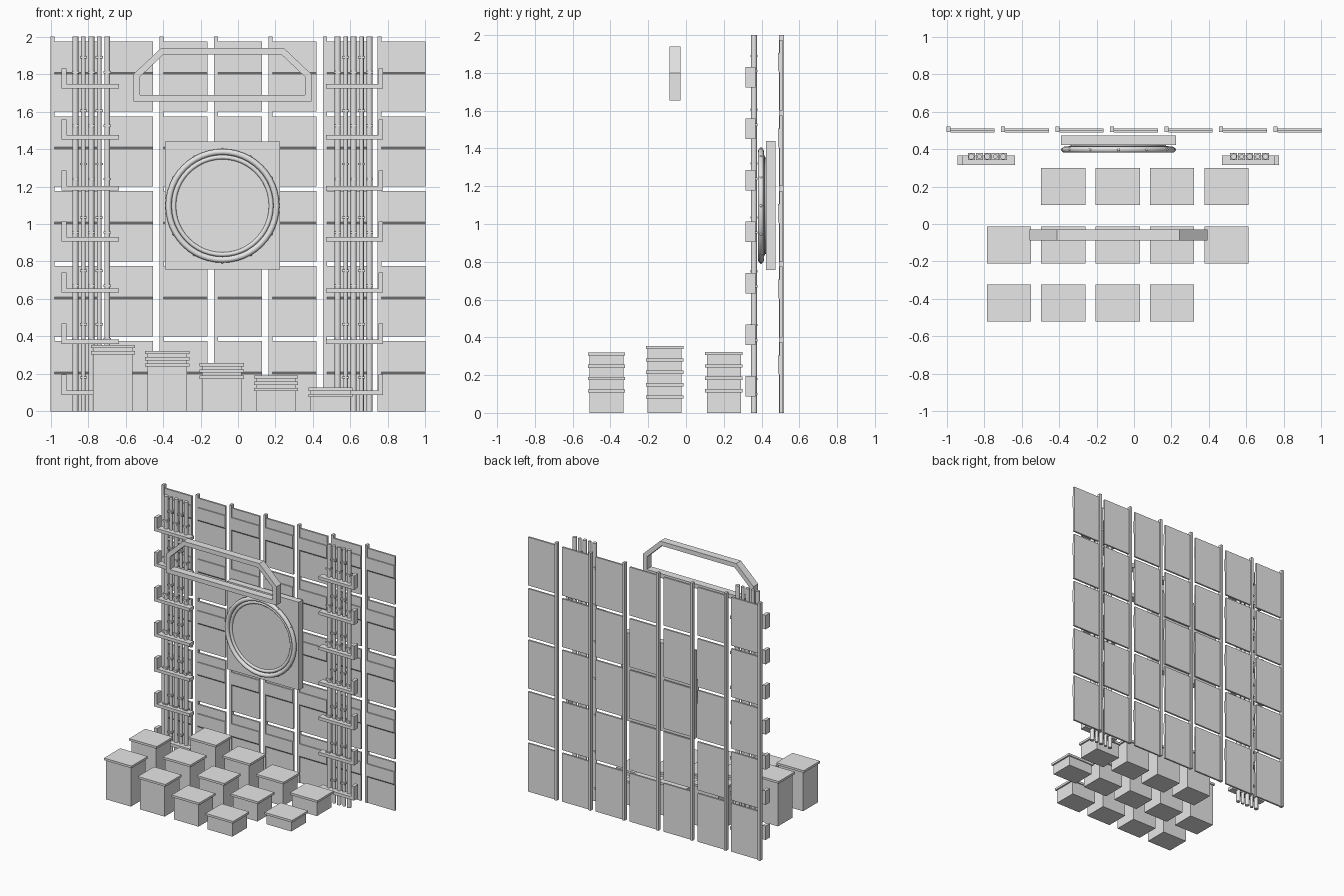
import bpy, bmesh, math
from mathutils import Matrix, Vector

if "Cube" in bpy.data.objects:
    bpy.data.objects.remove(bpy.data.objects["Cube"])

CX = -0.083  # symmetry axis of the stage set

grey = bpy.data.materials.new("light_grey")
grey.diffuse_color = (0.8, 0.8, 0.8, 1)
grey.use_nodes = True
grey.node_tree.nodes["Principled BSDF"].inputs["Base Color"].default_value = grey.diffuse_color


def finish(bm, name, smooth=False):
    bmesh.ops.recalc_face_normals(bm, faces=bm.faces)
    me = bpy.data.meshes.new(name)
    bm.to_mesh(me)
    bm.free()
    me.materials.append(grey)
    ob = bpy.data.objects.new(name, me)
    bpy.context.collection.objects.link(ob)
    if smooth:
        bpy.ops.object.select_all(action='DESELECT')
        ob.select_set(True)
        bpy.context.view_layer.objects.active = ob
        bpy.ops.object.shade_smooth_by_angle(angle=math.radians(40))
    return ob


def box(bm, x0, x1, y0, y1, z0, z1):
    m = Matrix.Translation(((x0 + x1) / 2, (y0 + y1) / 2, (z0 + z1) / 2))
    bmesh.ops.create_cube(bm, size=1, matrix=m @ Matrix.Diagonal((x1 - x0, y1 - y0, z1 - z0, 1)))


def prism_x(bm, profile, x0, x1):
    """Extrude a (y, z) outline along x."""
    f = bm.faces.new([bm.verts.new((x0, y, z)) for y, z in profile])
    r = bmesh.ops.extrude_face_region(bm, geom=[f])
    bmesh.ops.translate(bm, vec=(x1 - x0, 0, 0),
                        verts=[v for v in r["geom"] if isinstance(v, bmesh.types.BMVert)])


def cylinder(bm, matrix, r, depth, seg):
    bmesh.ops.create_cone(bm, cap_ends=True, segments=seg, radius1=r, radius2=r,
                          depth=depth, matrix=matrix)


def torus(bm, cx, cy, cz, major, minor, seg=48, sides=12):
    """Ring standing upright, facing -y."""
    rings = []
    for i in range(seg):
        a = 2 * math.pi * i / seg
        ring = []
        for j in range(sides):
            b = 2 * math.pi * j / sides
            r = major + minor * math.cos(b)
            ring.append(bm.verts.new((cx + r * math.cos(a), cy + minor * math.sin(b),
                                      cz + r * math.sin(a))))
        rings.append(ring)
    for i in range(seg):
        p, q = rings[i], rings[(i + 1) % seg]
        for j in range(sides):
            k = (j + 1) % sides
            bm.faces.new((p[j], q[j], q[k], p[k]))


# Back wall: seven columns of five panels, each with a shallow wedge ledge
panels, posts = bmesh.new(), bmesh.new()
for c in range(7):
    x = -1 + c * 0.2908
    box(posts, x, x + 0.02, 0.492, 0.52, 0, 2)
    for r in range(5):
        z = r * 0.4
        t = z + 0.375
        prism_x(panels, [(0.51, z), (0.51, t), (0.496, t), (0.496, t - 0.07), (0.488, t - 0.07),
                         (0.488, t - 0.165), (0.496, t - 0.175), (0.496, z)], x + 0.02, x + 0.255)
finish(panels, "wall_panels")
finish(posts, "wall_posts")

# Pipe bundles with collars and L-shaped brackets on both sides
for side, label in ((-1, "left"), (1, "right")):
    pipes, collars, brackets = bmesh.new(), bmesh.new(), bmesh.new()
    for i in range(5):
        x = CX + side * (0.785 - i * 0.0425)
        rad = 0.016 if i % 2 == 0 else 0.012
        cylinder(pipes, Matrix.Translation((x, 0.36, 1)), rad, 2, 12)
        for k in range(7):
            z = 0.1 + 0.285 * k + 0.08 * (i % 2)
            box(collars, x - 0.019, x + 0.019, 0.341, 0.379, z - 0.006, z + 0.006)
    for k in range(7):
        z = 0.088 + k * 0.2725
        xs = sorted((CX + side * 0.553, CX + side * 0.858))
        xv = sorted((CX + side * 0.833, CX + side * 0.858))
        box(brackets, *xs, 0.316, 0.367, z, z + 0.024)
        box(brackets, *xv, 0.316, 0.367, z + 0.024, z + 0.108)
    finish(pipes, label + "_pipes", True)
    finish(collars, label + "_pipe_collars")
    finish(brackets, label + "_brackets")

# Square backing board with round disc, two rings and rim studs
CZ = 1.097
bm = bmesh.new()
box(bm, -0.39, 0.225, 0.423, 0.473, 0.757, 1.44)
finish(bm, "ring_backing_board")
bm = bmesh.new()
turn = Matrix.Rotation(math.radians(90), 4, 'X')
cylinder(bm, Matrix.Translation((CX, 0.415, CZ)) @ turn, 0.255, 0.02, 48)
finish(bm, "ring_disc", True)
bm = bmesh.new()
torus(bm, CX, 0.397, CZ, 0.288, 0.016)
finish(bm, "outer_ring", True)
bm = bmesh.new()
torus(bm, CX, 0.405, CZ, 0.26, 0.012)
finish(bm, "inner_ring", True)
bm = bmesh.new()
for i in range(12):
    a = math.pi * i / 6
    p = (CX + 0.3 * math.cos(a), 0.397, CZ + 0.3 * math.sin(a))
    bmesh.ops.create_uvsphere(bm, u_segments=10, v_segments=6, radius=0.008,
                              matrix=Matrix.Translation(p))
finish(bm, "ring_studs", True)

# Hanging six-sided truss frame, mitred at the corners
outline = [Vector(p) for p in ((0.475, 1.655), (0.475, 1.80), (0.327, 1.94),
                               (-0.327, 1.94), (-0.475, 1.80), (-0.475, 1.655))]
WIDTH = 0.034
inner = []
for i, p in enumerate(outline):
    d0 = (p - outline[i - 1]).normalized()
    d1 = (outline[(i + 1) % 6] - p).normalized()
    n0, n1 = Vector((-d0.y, d0.x)), Vector((-d1.y, d1.x))
    inner.append(p + (n0 + n1) * (WIDTH / (1 + n0.dot(n1))))
bm = bmesh.new()
loops = [[bm.verts.new((CX + p.x, y, p.y)) for p in pts]
         for pts, y in ((outline, -0.088), (outline, -0.03), (inner, -0.03), (inner, -0.088))]
for k in range(4):
    a, b = loops[k], loops[(k + 1) % 4]
    for i in range(6):
        j = (i + 1) % 6
        bm.faces.new((a[i], a[j], b[j], b[i]))
finish(bm, "hanging_frame")

# Staggered rows of lidded crates stepping down to the right and to the front
bodies, lids = bmesh.new(), bmesh.new()
for row, yc in enumerate((0.2, -0.113, -0.421)):
    for col in range(5):
        if (row, col) in ((0, 0), (2, 4)):
            continue
        xc = -0.668 + col * 0.2905
        h = 0.388 - 0.0655 * col - 0.0335 * row
        box(bodies, xc - 0.106, xc + 0.106, yc - 0.09, yc + 0.09, 0, h - 0.017)
        box(lids, xc - 0.118, xc + 0.118, yc - 0.099, yc + 0.099, h - 0.017, h)
finish(bodies, "crate_bodies")
finish(lids, "crate_lids")
